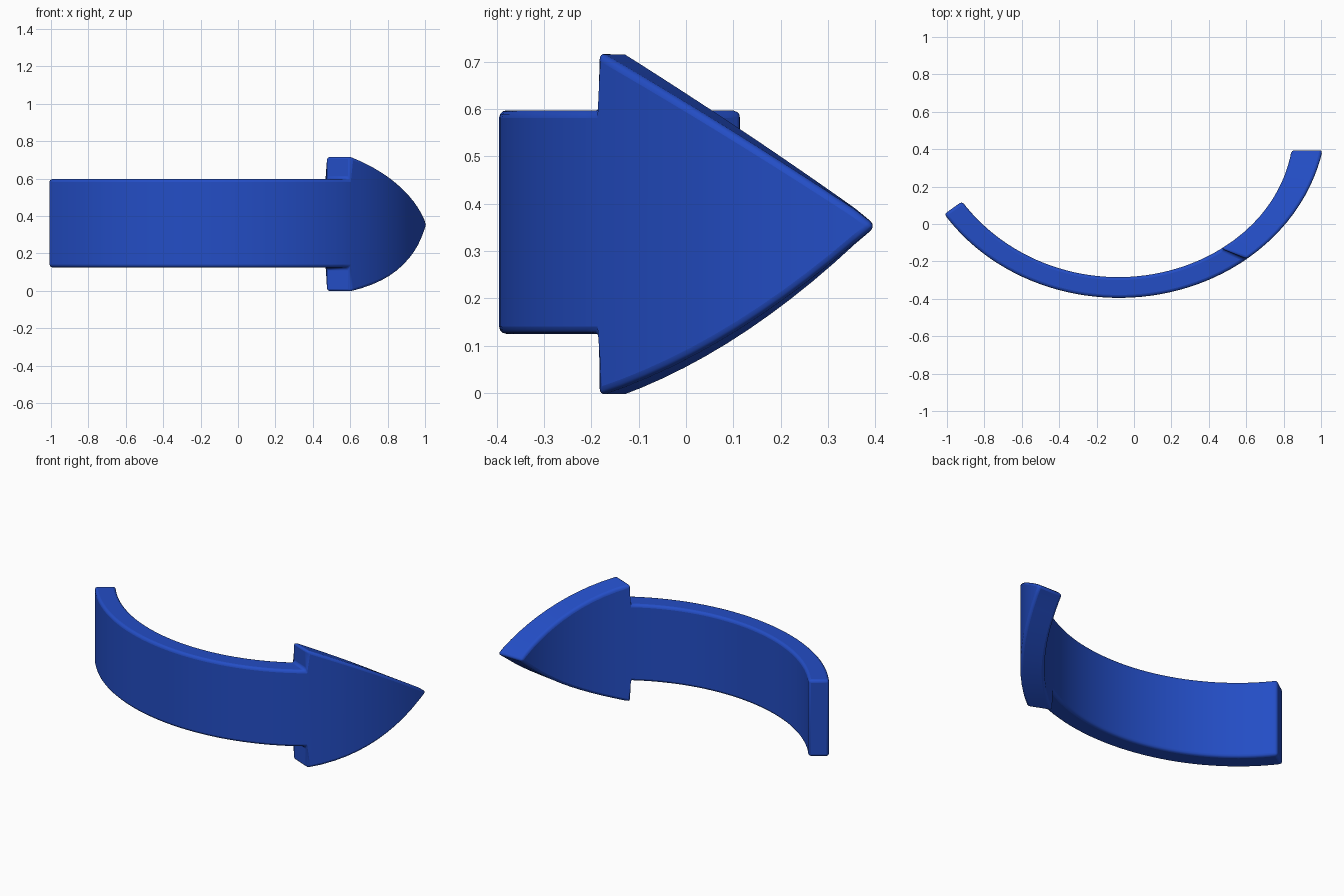
import bpy, bmesh, math

if "Cube" in bpy.data.objects:
    bpy.data.objects.remove(bpy.data.objects["Cube"])

CX, CY, R_OUT, R_IN = -0.093, 0.75, 1.145, 1.034   # centre and radii of the bend
ZC, SHAFT = 0.358, 0.236
TIP_Y = 0.402
BASE_O, BASE_I = -0.187, -0.132                    # y of the head's slanted base
KNOTS = [math.radians(d) for d in (-52.5, 0, 35.5, 72)]
SHIFT_O = (-0.013, 0.013, 0.038, 0.013)            # sideways drift from a true circle
SHIFT_I = (-0.006, 0.010, 0.020, -0.004)


def drift(a, values):
    """Smooth cubic through the four drift values."""
    total = 0
    for i, v in enumerate(values):
        for j, k in enumerate(KNOTS):
            if j != i:
                v *= (a - k) / (KNOTS[i] - k)
        total += v
    return total


def on_arc(angle, r, shift):
    return CX + r * math.sin(angle) + drift(angle, shift), CY - r * math.cos(angle)


def angle_at(y, r):
    return math.acos((CY - y) / r)


bm = bmesh.new()


def column(ao, ai, ri, zs):
    """Matching outer and inner vertices at one station."""
    xo, yo = on_arc(ao, R_OUT, SHIFT_O)
    xi, yi = on_arc(ai, ri, SHIFT_I)
    return [(bm.verts.new((xo, yo, z)), bm.verts.new((xi, yi, z))) for z in zs]


# Curved shaft stations, ending on the slanted base of the head
start = math.radians(-52.5)
base_o, base_i = angle_at(BASE_O, R_OUT), angle_at(BASE_I, R_IN)
low, high = ZC + 0.003 - SHAFT, ZC + 0.003 + SHAFT
N = 36
shaft = [column(start + (base_o - start) * k / N, start + (base_i - start) * k / N,
                R_IN, (low, high)) for k in range(N + 1)]

# Arrow head stations, narrowing to a point
M = 12
head = []
for k in range(M + 1):
    u = k / M
    ri = R_IN - 0.034 * u ** 2
    ao = angle_at(BASE_O + (TIP_Y - BASE_O) * u, R_OUT)
    ai = angle_at(BASE_I + (TIP_Y - BASE_I) * u, ri)
    if k == M:
        zs = (0.353,)
    else:
        bulge = 4 * u * (1 - u)
        zs = (ZC - 0.364 * (1 - u) - 0.042 * bulge, ZC + 0.363 * (1 - u) + 0.006 * bulge)
    head.append(column(ao, ai, ri, zs))

# Outline loops shared by the outer and inner skins
loops = [[a[0], b[0], b[1], a[1]] for a, b in zip(shaft, shaft[1:])]
join = shaft[-1]
loops.append([head[0][0], head[1][0], head[1][1], head[0][1], join[1], join[0]])
loops += [[a[0], b[0], b[1], a[1]] for a, b in zip(head[1:-2], head[2:-1])]
loops.append([head[-2][0], head[-1][0], head[-2][1]])
for loop in loops:
    bm.faces.new([p[0] for p in loop])
    bm.faces.new([p[1] for p in reversed(loop)])

# Rim around the whole outline
rim = ([c[0] for c in shaft] + [c[0] for c in head]
       + [c[1] for c in reversed(head[:-1])] + [c[1] for c in reversed(shaft)])
for a, b in zip(rim, rim[1:] + rim[:1]):
    bm.faces.new((a[0], a[1], b[1], b[0]))
bmesh.ops.recalc_face_normals(bm, faces=bm.faces)

mesh = bpy.data.meshes.new("curved_arrow")
bm.to_mesh(mesh)
bm.free()
arrow = bpy.data.objects.new("curved_arrow", mesh)
bpy.context.collection.objects.link(arrow)
mesh.materials.append(blue := bpy.data.materials.new("blue"))
blue.diffuse_color = (0.017, 0.075, 0.56, 1)

# Softly rounded edges
bev = arrow.modifiers.new("rounded_edges", 'BEVEL')
bev.width = 0.016
bev.segments = 3
bev.limit_method = 'ANGLE'
bev.angle_limit = math.radians(35)

bpy.context.view_layer.objects.active = arrow
arrow.select_set(True)
bpy.ops.object.shade_smooth_by_angle(angle=math.radians(40))

for m in bpy.data.materials:
    if m.users and not m.is_grease_pencil:
        m.use_nodes = True
        m.node_tree.nodes["Principled BSDF"].inputs["Base Color"].default_value = m.diffuse_color
